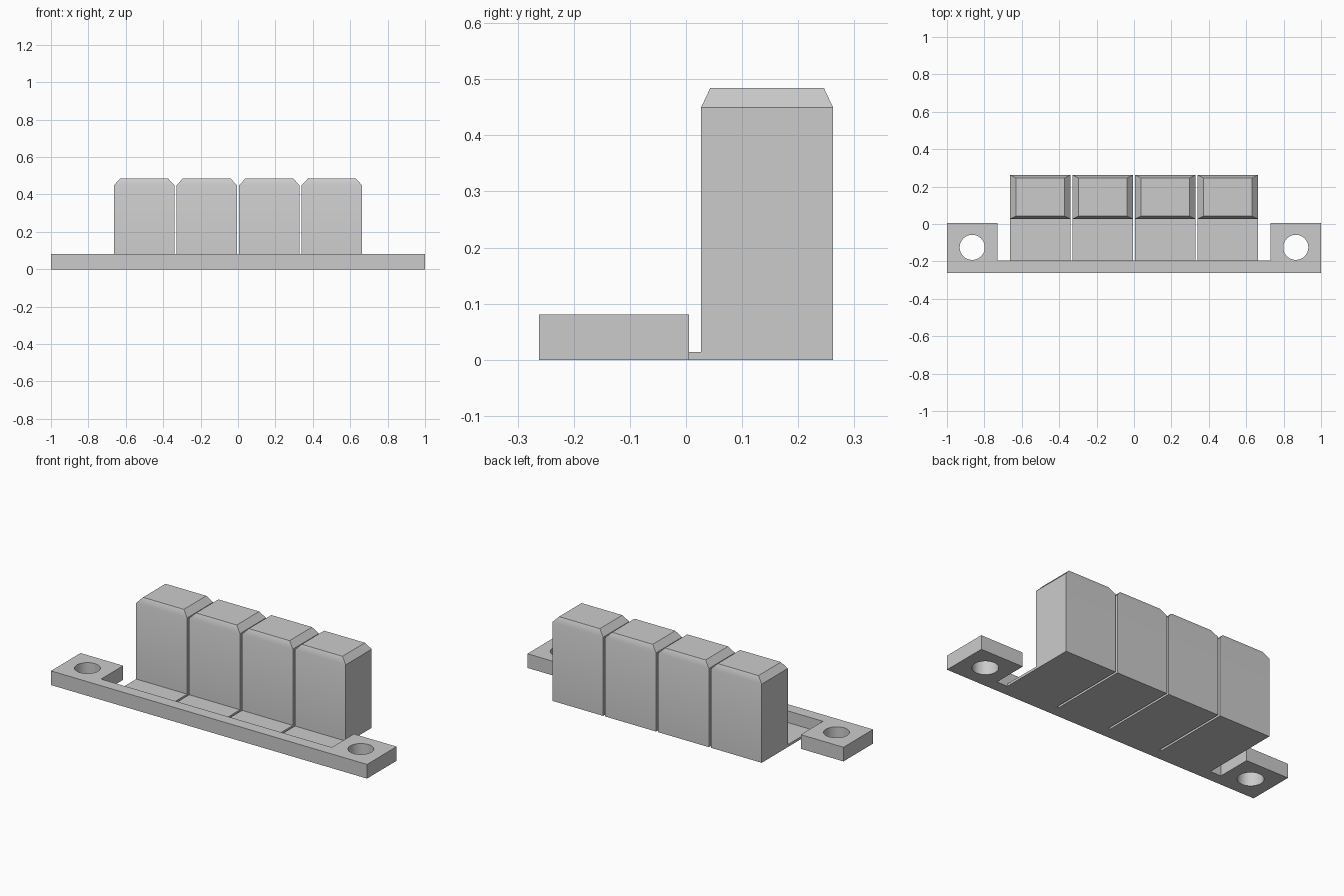
import bpy, bmesh, math

cube = bpy.data.objects.get("Cube")
if cube:
    bpy.data.objects.remove(cube, do_unlink=True)

grey = bpy.data.materials.new("light_grey")
grey.use_nodes = True
grey.diffuse_color = (0.6, 0.6, 0.6, 1)
grey.node_tree.nodes["Principled BSDF"].inputs["Base Color"].default_value = (0.6, 0.6, 0.6, 1)


def prism(name, points, height, axis="z", start=0.0):
    """Extrude a profile along z (xy points) or along x (yz points)."""
    bm = bmesh.new()
    to3d = (lambda a, b: (a, b, start)) if axis == "z" else (lambda a, b: (start, a, b))
    face = bm.faces.new([bm.verts.new(to3d(a, b)) for a, b in points])
    top = bmesh.ops.extrude_face_region(bm, geom=[face])["geom"]
    move = (0, 0, height) if axis == "z" else (height, 0, 0)
    bmesh.ops.translate(bm, vec=move, verts=[v for v in top if isinstance(v, bmesh.types.BMVert)])
    bmesh.ops.recalc_face_normals(bm, faces=bm.faces)
    mesh = bpy.data.meshes.new(name)
    bm.to_mesh(mesh)
    bm.free()
    mesh.materials.append(grey)
    obj = bpy.data.objects.new(name, mesh)
    bpy.context.collection.objects.link(obj)
    return obj


def smooth(obj):
    bpy.ops.object.select_all(action="DESELECT")
    obj.select_set(True)
    bpy.context.view_layer.objects.active = obj
    bpy.ops.object.shade_smooth_by_angle(angle=math.radians(30))


FRONT, BAR, TAB, BACK = -0.262, -0.195, 0.005, 0.262
KEY_FRONT, SHOULDER, TOP = 0.027, 0.45, 0.484

# Mounting frame: front bar with a tab at each end
right = [(-0.73, BAR), (-0.73, TAB), (-1, TAB), (-1, FRONT)]
left = [(-x, y) for x, y in reversed(right)]
frame = prism("mounting_frame", right + left, 0.081)

# Screw holes through the tabs
for side in (-1, 1):
    ring = [(side * 0.865 + 0.067 * math.cos(a), -0.125 + 0.067 * math.sin(a))
            for a in (math.tau * i / 48 for i in range(48))]
    cutter = prism("hole_cutter", ring, 0.3, start=-0.1)
    cutter.hide_render = True
    cutter.hide_set(True)
    hole = frame.modifiers.new("screw_hole", "BOOLEAN")
    hole.operation, hole.object, hole.solver = "DIFFERENCE", cutter, "EXACT"
smooth(frame)

# Row of keys, each on a thin flexible web joined to the bar
WIDTH, PITCH = 0.322, 0.3345
profile = [(BAR, 0), (BACK, 0), (BACK, SHOULDER), (BACK - 0.016, TOP),
           (KEY_FRONT + 0.016, TOP), (KEY_FRONT, SHOULDER), (KEY_FRONT, 0.014), (BAR, 0.014)]
for i in range(4):
    centre = (i - 1.5) * PITCH
    key = prism(f"key_{i + 1}", profile, WIDTH, "x", centre - WIDTH / 2)
    # Slice the top side edges to a chamfer
    bm = bmesh.new()
    bm.from_mesh(key.data)
    for side in (-1, 1):
        cut = bmesh.ops.bisect_plane(
            bm, geom=bm.verts[:] + bm.edges[:] + bm.faces[:],
            plane_co=(centre + side * WIDTH / 2, 0, SHOULDER),
            plane_no=(side * (TOP - SHOULDER), 0, 0.032), clear_outer=True)
        rim = [e for e in cut["geom_cut"] if isinstance(e, bmesh.types.BMEdge)]
        bmesh.ops.holes_fill(bm, edges=rim)
    bmesh.ops.dissolve_degenerate(bm, dist=0.0001, edges=bm.edges[:])
    bmesh.ops.recalc_face_normals(bm, faces=bm.faces)
    bm.to_mesh(key.data)
    bm.free()
    smooth(key)
